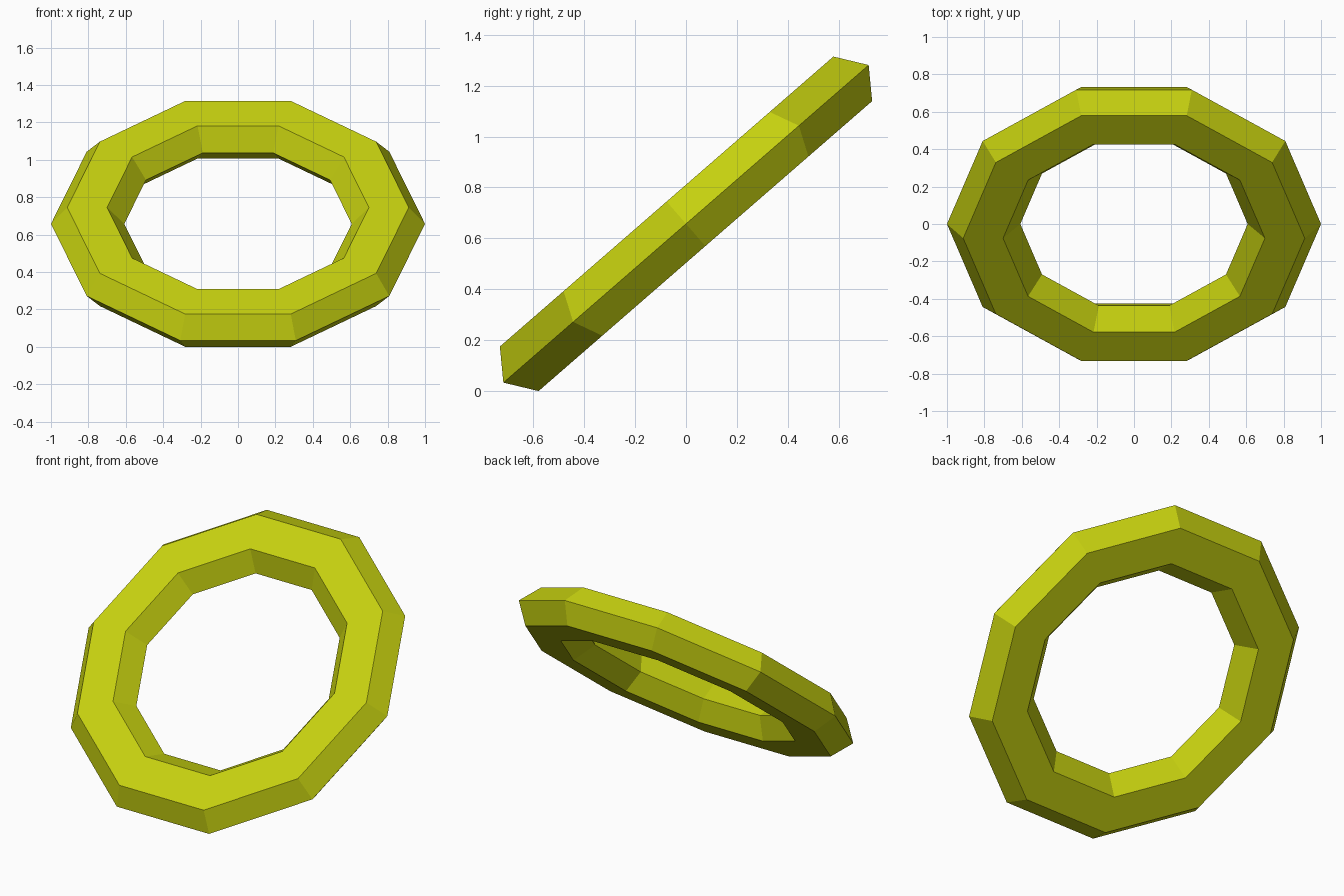
import bpy, bmesh, math
from mathutils import Matrix

if "Cube" in bpy.data.objects:
    bpy.data.objects.remove(bpy.data.objects["Cube"])

SIDES = 10
TILT = math.radians(41)
# Flattened six-sided cross-section: (radius, height)
PROFILE = [(1.0, 0.0), (0.913, 0.116), (0.70, 0.116),
           (0.608, 0.0), (0.70, -0.116), (0.913, -0.116)]

# Ten-sided ring swept from the profile
bm = bmesh.new()
rings = []
for i in range(SIDES):
    a = 2 * math.pi * i / SIDES
    rings.append([bm.verts.new((r * math.cos(a), r * math.sin(a), h))
                  for r, h in PROFILE])
n = len(PROFILE)
for i in range(SIDES):
    p, q = rings[i], rings[(i + 1) % SIDES]
    for j in range(n):
        k = (j + 1) % n
        bm.faces.new((p[j], q[j], q[k], p[k]))
bmesh.ops.recalc_face_normals(bm, faces=bm.faces)

# Tilt the ring back and rest it on the floor
bm.transform(Matrix.Rotation(TILT, 4, 'X'))
low = min(v.co.z for v in bm.verts)
bm.transform(Matrix.Translation((0, 0, -low)))

mesh = bpy.data.meshes.new("ring")
bm.to_mesh(mesh)
bm.free()
ring = bpy.data.objects.new("ring", mesh)
bpy.context.collection.objects.link(ring)

# Yellow-green colour
mat = bpy.data.materials.new("yellow")
mat.diffuse_color = (0.57, 0.64, 0.005, 1)
mat.use_nodes = True
mat.node_tree.nodes["Principled BSDF"].inputs["Base Color"].default_value = mat.diffuse_color
mesh.materials.append(mat)
